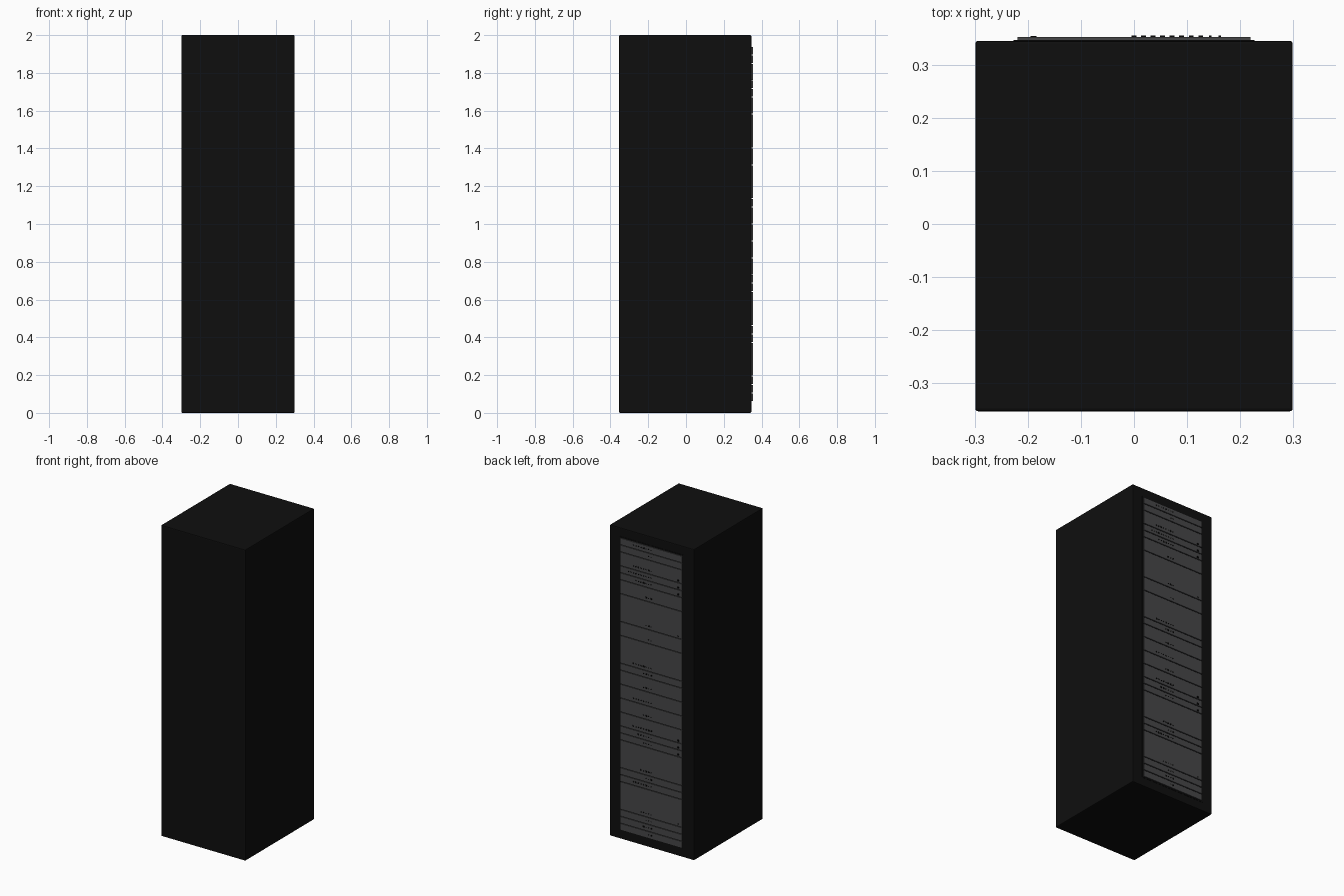
import bpy, random

if "Cube" in bpy.data.objects:
    bpy.data.objects.remove(bpy.data.objects["Cube"])
random.seed(4)


def mat(name, c):
    m = bpy.data.materials.new(name)
    m.diffuse_color = (*c, 1)
    m.use_nodes = True
    m.node_tree.nodes["Principled BSDF"].inputs["Base Color"].default_value = m.diffuse_color
    return m


BLACK = mat("cabinet_black", (0.0045, 0.0045, 0.0045))
GREY = mat("panel_grey", (0.062, 0.062, 0.064))
DARK = mat("lamp_black", (0.003, 0.003, 0.003))


def box(name, x0, x1, y0, y1, z0, z1, m, bevel=0):
    bpy.ops.mesh.primitive_cube_add(
        size=1, location=((x0 + x1) / 2, (y0 + y1) / 2, (z0 + z1) / 2))
    o = bpy.context.object
    o.name = name
    o.scale = (x1 - x0, y1 - y0, z1 - z0)
    bpy.ops.object.transform_apply(location=False, rotation=False, scale=True)
    o.data.materials.append(m)
    if bevel:
        b = o.modifiers.new("bevel", 'BEVEL')
        b.width = bevel
        b.segments = 2
    return o


BACK, FACE, LAMP = 0.346, 0.3535, 0.356
TOP, UNIT = 1.94, 1.88 / 42

# cabinet shell and the thin mounting plate behind the units
box("cabinet", -0.3, 0.3, -0.354, BACK, 0, 2, BLACK, 0.005)
box("mounting_plate", -0.228, 0.228, 0.33, 0.3475, 0.055, 1.945, BLACK)

# stacked units, top to bottom: (height in slots, number of lamps)
units = [(1, 8), (1, 2), (2, 8), (1, 10), (1, 7), (2, 3), (4, 3), (2, 2),
         (4, 8), (1, 4), (2, 4), (2, 8), (2, 4), (2, 8), (1, 6), (1, 4),
         (4, 5), (1, 3), (1, 8), (4, 5), (1, 3), (1, 4), (1, 2)]
buttons = {4, 5, 6, 12, 27, 28, 29, 39}

slot = 0
for i, (h, lamps) in enumerate(units):
    z1 = TOP - slot * UNIT
    slot += h
    z0 = TOP - slot * UNIT
    box(f"server_unit_{i}", -0.22, 0.22, 0.34, FACE, z0 + 0.0025, z1 - 0.0025, GREY)
    # row of indicator lamps near the lower edge
    zl = z0 + UNIT * 0.5
    for k in range(lamps):
        r = random.choice((0.0025, 0.0025, 0.0045))
        x = 0.018 * k
        box(f"lamp_{i}_{k}", x - r, x + r, FACE - 0.004, LAMP, zl - r, zl + r, DARK)
    # power button in the corner
    if slot in buttons:
        r = 0.003 if slot in (12, 39) else 0.006
        zb = z0 + UNIT * 0.3
        box(f"power_button_{i}", -0.19 - r, -0.19 + r, FACE - 0.004, LAMP - 0.001,
            zb - r, zb + r, DARK)
